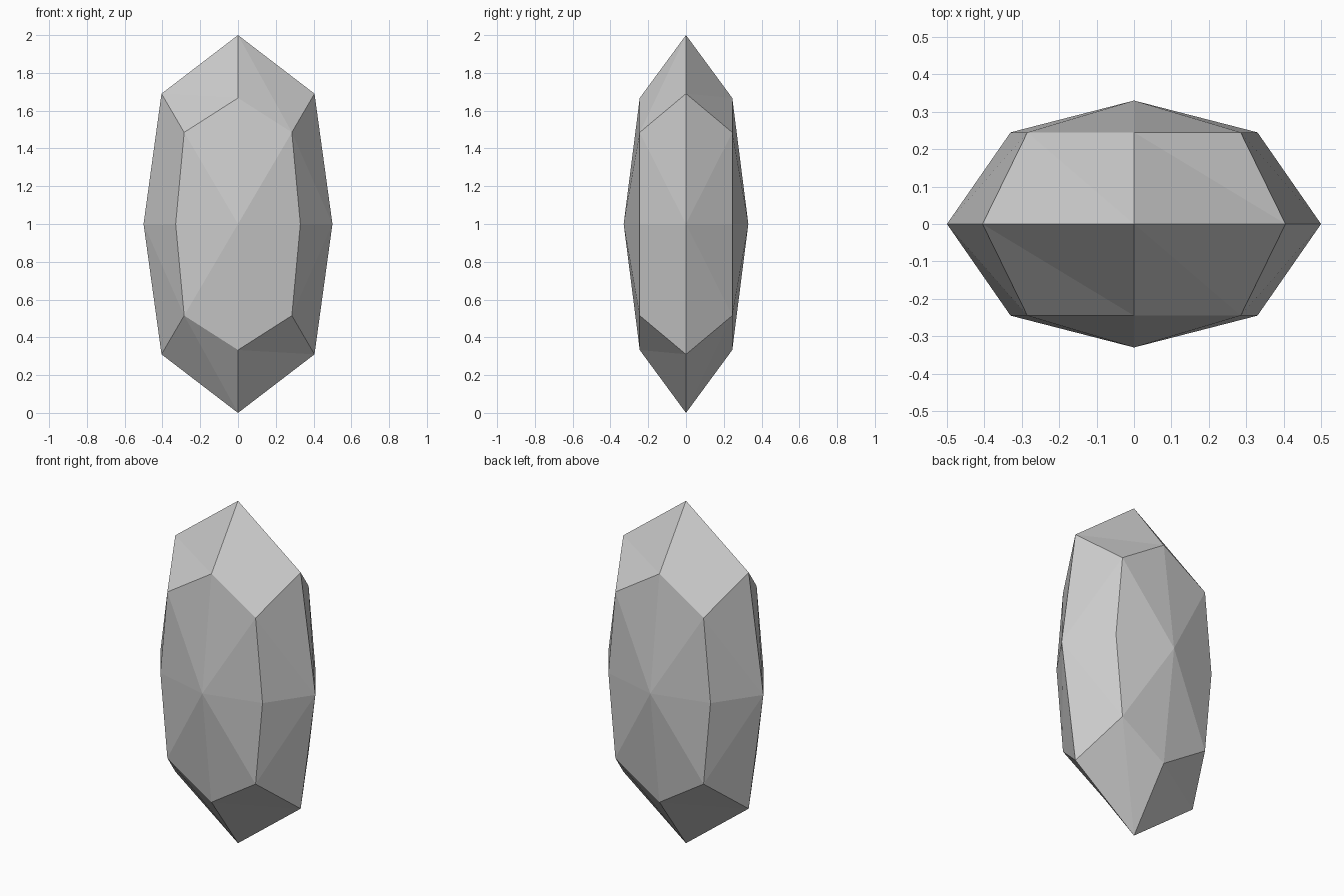
import bpy, bmesh
from itertools import product

if "Cube" in bpy.data.objects:
    bpy.data.objects.remove(bpy.data.objects["Cube"])

# Faceted crystal: one octant of a subdivided box, mirrored into all eight octants
PX, PY, PZ = (0.5, 0, 0), (0, 0.33, 0), (0, 0, 1.0)      # face centres
XY, XZ, YZ = (0.33, 0.245, 0), (0.405, 0, 0.69), (0, 0.245, 0.667)  # edge points
C = (0.285, 0.245, 0.485)                                  # corner

bm = bmesh.new()
for sx, sy, sz in product((1, -1), repeat=3):
    def v(p):
        return bm.verts.new((p[0] * sx, p[1] * sy, 1 + p[2] * sz))
    # side and front facets fan out from the face centre
    tris = [(PX, XY, C), (PX, C, XZ), (PY, YZ, C), (PY, C, XY)]
    # tip facets
    if sx * sy * sz > 0:
        tris += [(PZ, XZ, YZ), (XZ, C, YZ)]
    else:
        tris += [(PZ, XZ, C), (PZ, C, YZ)]
    for t in tris:
        pts = t if sx * sy * sz > 0 else t[::-1]
        bm.faces.new([v(p) for p in pts])

bmesh.ops.remove_doubles(bm, verts=bm.verts[:], dist=0.001)
bmesh.ops.recalc_face_normals(bm, faces=bm.faces[:])
mesh = bpy.data.meshes.new("crystal")
bm.to_mesh(mesh)
bm.free()
crystal = bpy.data.objects.new("crystal", mesh)
bpy.context.collection.objects.link(crystal)
